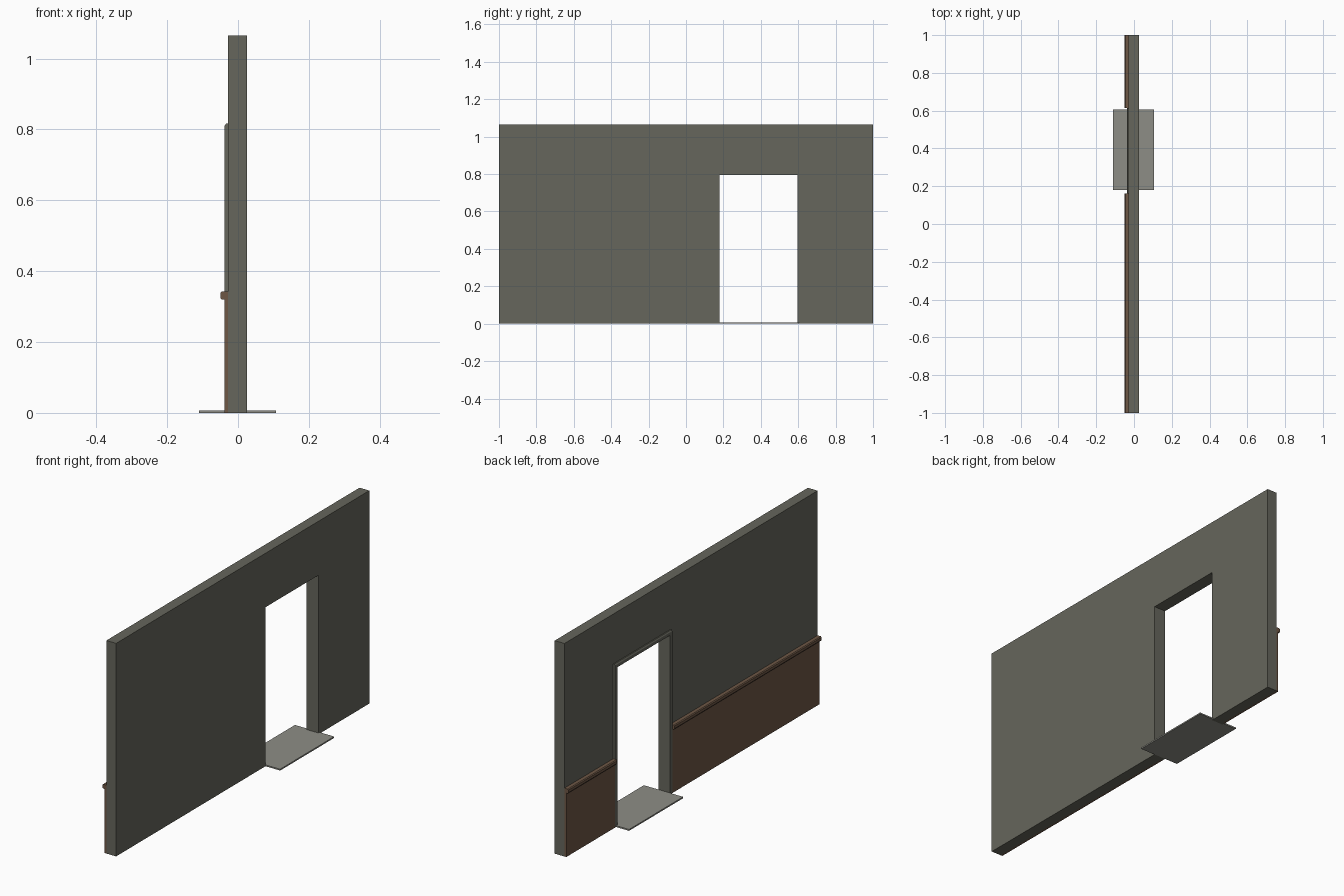
import bpy
import bmesh

cube = bpy.data.objects.get("Cube")
if cube:
    bpy.data.objects.remove(cube, do_unlink=True)


def material(name, rgb):
    mat = bpy.data.materials.new(name)
    mat.use_nodes = True
    mat.diffuse_color = (*rgb, 1)
    mat.node_tree.nodes["Principled BSDF"].inputs["Base Color"].default_value = (*rgb, 1)
    return mat


plaster = material("grey plaster", (0.133, 0.133, 0.107))
wood = material("brown wood", (0.155, 0.095, 0.06))
stone = material("light grey stone", (0.27, 0.27, 0.24))


def extrude(name, profile, start, end, mat, axis="y"):
    """Extrude a closed profile; (x, z) along y, or (x, y) along z."""
    def place(p, t):
        return (p[0], t, p[1]) if axis == "y" else (p[0], p[1], t)

    bm = bmesh.new()
    face = bm.faces.new([bm.verts.new(place(p, start)) for p in profile])
    top = bmesh.ops.extrude_face_region(bm, geom=[face])["geom"]
    for v in top:
        if isinstance(v, bmesh.types.BMVert):
            v.co = place((v.co.x, v.co.z if axis == "y" else v.co.y), end)
    bmesh.ops.recalc_face_normals(bm, faces=bm.faces)
    mesh = bpy.data.meshes.new(name)
    bm.to_mesh(mesh)
    bm.free()
    mesh.materials.append(mat)
    obj = bpy.data.objects.new(name, mesh)
    bpy.context.collection.objects.link(obj)
    return obj


def rect(a0, a1, b0, b1):
    return [(a0, b0), (a1, b0), (a1, b1), (a0, b1)]


BACK, FRONT, HEIGHT = -0.028, 0.026, 1.065
DOOR_A, DOOR_B, DOOR_TOP = 0.18, 0.597, 0.795
TRIM = 0.018
CASING = BACK - 0.01

# Wall sections on both sides of the doorway, with panelling and rail
rail = [(BACK, 0.32), (-0.046, 0.32), (-0.05, 0.325),
        (-0.05, 0.338), (-0.046, 0.342), (BACK, 0.342)]
for side, y0, y1, p0, p1 in (("long", -1, DOOR_A, -1, DOOR_A - TRIM),
                             ("short", DOOR_B, 1, DOOR_B + TRIM, 1)):
    extrude(side + "_wall", rect(BACK, FRONT, 0, HEIGHT), y0, y1, plaster)
    extrude(side + "_wainscot", rect(-0.038, BACK, 0, 0.325), p0, p1, wood)
    extrude(side + "_chair_rail", rail, p0, p1, wood)

# Wall above the doorway
extrude("lintel_wall", rect(BACK, FRONT, DOOR_TOP, HEIGHT), DOOR_A, DOOR_B, plaster)

# Door casing with a chamfered head
for name, y0, y1 in (("long_side_casing", DOOR_A - TRIM, DOOR_A),
                     ("short_side_casing", DOOR_B, DOOR_B + TRIM)):
    extrude(name, rect(CASING, BACK, y0, y1), 0, DOOR_TOP, plaster, "z")
head = [(BACK, DOOR_TOP), (CASING, DOOR_TOP), (CASING, 0.81), (-0.034, 0.816), (BACK, 0.816)]
extrude("head_casing", head, DOOR_A - TRIM, DOOR_B + TRIM, plaster)

# Threshold slab
extrude("threshold", rect(-0.11, 0.107, 0, 0.007), 0.18, 0.607, stone)
